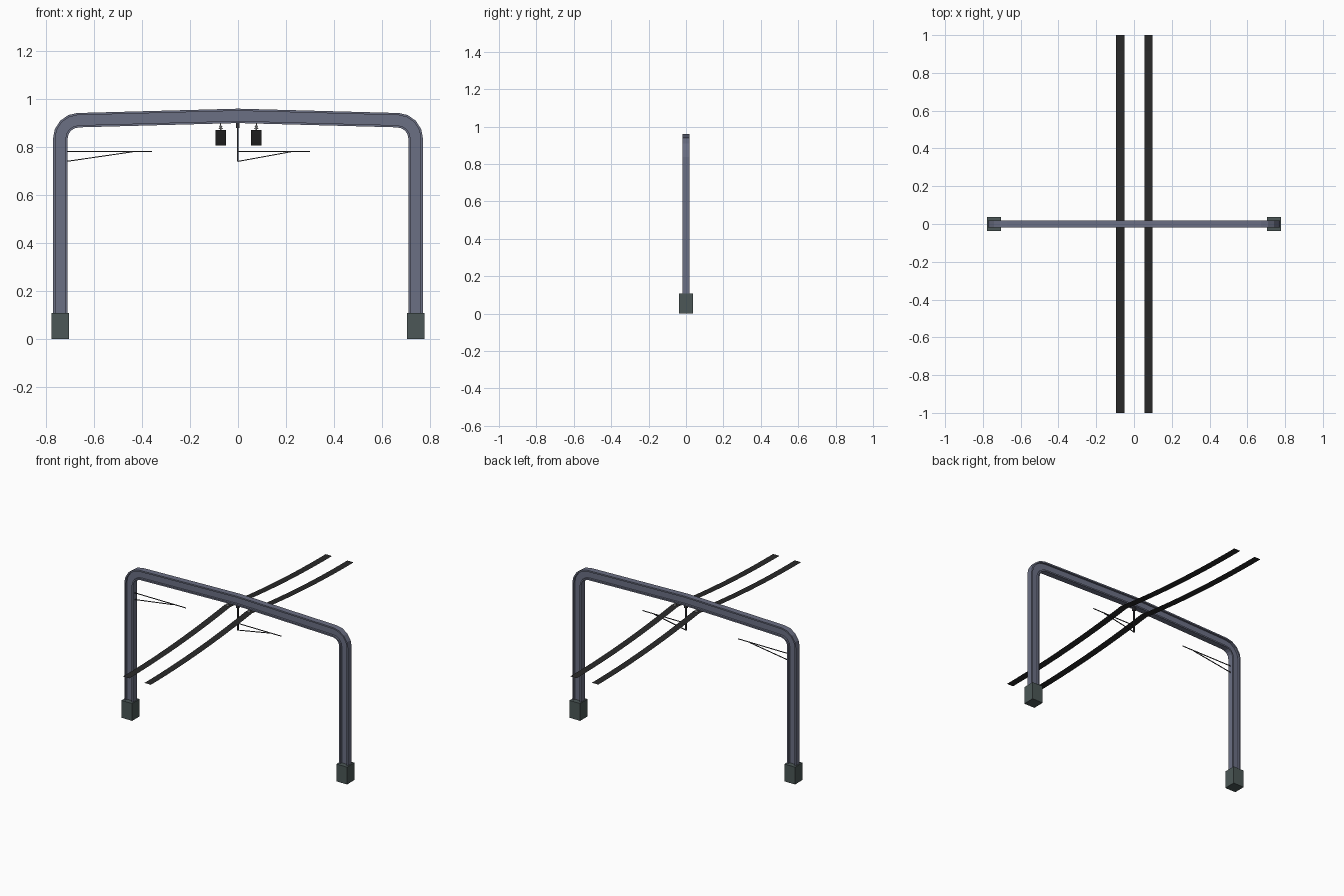
import bpy, bmesh, math
from mathutils import Vector, Matrix

if "Cube" in bpy.data.objects:
    bpy.data.objects.remove(bpy.data.objects["Cube"])


def material(name, rgb):
    m = bpy.data.materials.new(name)
    m.diffuse_color = (*rgb, 1)
    m.use_nodes = True
    m.node_tree.nodes["Principled BSDF"].inputs["Base Color"].default_value = m.diffuse_color
    return m


STEEL = material("blue grey steel", (0.147, 0.16, 0.23))
CONCRETE = material("green grey concrete", (0.072, 0.097, 0.095))
BLACK = material("black", (0.022, 0.022, 0.022))
DARK = material("dark metal", (0.035, 0.035, 0.04))
GREY = material("light grey insulator", (0.4, 0.4, 0.4))


def finish(name, bm, mat):
    bmesh.ops.recalc_face_normals(bm, faces=bm.faces)
    me = bpy.data.meshes.new(name)
    bm.to_mesh(me)
    bm.free()
    me.materials.append(mat)
    ob = bpy.data.objects.new(name, me)
    bpy.context.collection.objects.link(ob)
    return ob


def box(name, centre, size, mat):
    bm = bmesh.new()
    bmesh.ops.create_cube(bm, size=1, matrix=Matrix.Translation(centre) @ Matrix.Diagonal((*size, 1)))
    return finish(name, bm, mat)


def bar(name, a, b, width, mat):
    """Thin square bar between two points."""
    a, b = Vector(a), Vector(b)
    d = b - a
    rot = d.to_track_quat('Z', 'Y').to_matrix().to_4x4()
    bm = bmesh.new()
    bmesh.ops.create_cube(bm, size=1, matrix=Matrix.Translation((a + b) / 2) @ rot
                          @ Matrix.Diagonal((width, width, d.length, 1)))
    return finish(name, bm, mat)


# portal frame: I-section swept along the bent path
LEG = 0.742
R = 0.077
left = [(-LEG, 0.03)]
for i in range(5):
    t = math.radians(180 - i * 88 / 4)
    left.append((-LEG + R + R * math.cos(t), 0.836 + R * math.sin(t)))
path = left + [(0, 0.931)] + [(-x, z) for x, z in reversed(left)]
H, W, F, T = 0.03, 0.0185, 0.009, 0.006   # half depth, half width, flange, half web
section = [(H, -W), (H, W), (H - F, W), (H - F, T), (F - H, T), (F - H, W),
           (-H, W), (-H, -W), (F - H, -W), (F - H, -T), (H - F, -T), (H - F, -W)]
bm = bmesh.new()
pts = [Vector(p) for p in path]
rings = []
for i, p in enumerate(pts):
    d0 = (p - pts[i - 1]).normalized() if i else (pts[1] - p).normalized()
    d1 = (pts[i + 1] - p).normalized() if i < len(pts) - 1 else d0
    n = Vector((-(d0 + d1).y, (d0 + d1).x)).normalized()
    n /= n.dot(Vector((-d0.y, d0.x)))     # mitre
    rings.append([bm.verts.new((p.x + n.x * h, y, p.y + n.y * h)) for h, y in section])
for a, b in zip(rings, rings[1:]):
    for j in range(12):
        k = (j + 1) % 12
        bm.faces.new((a[j], a[k], b[k], b[j]))
bm.faces.new(rings[0])
bm.faces.new(rings[-1])
finish("portal_frame", bm, STEEL)

# concrete feet
for side, s in (("left", -1), ("right", 1)):
    box(side + "_foot", (s * LEG, 0, 0.054), (0.074, 0.074, 0.108), CONCRETE)

# two flat belts sagging away from the frame, with their hangers
for side, x in (("left", -0.0725), ("right", 0.0765)):
    bm = bmesh.new()
    prev = None
    for i in range(25):
        y = -1 + i / 12
        z = 0.808 + 0.065 * (1 - abs(y)) ** 2
        row = [bm.verts.new((x + dx, y, z)) for dx in (-0.022, 0.022)]
        if prev:
            bm.faces.new((prev[0], prev[1], row[1], row[0]))
        prev = row
    finish(side + "_belt", bm, BLACK)
    bm = bmesh.new()
    for z, r, h in ((0.888, 0.003, 0.03), (0.879, 0.010, 0.005), (0.888, 0.007, 0.005)):
        bmesh.ops.create_cone(bm, cap_ends=True, segments=8, radius1=r, radius2=r * 0.6,
                              depth=h, matrix=Matrix.Translation((x, 0, z)))
    finish(side + "_hanger", bm, GREY)

# centre drop post with its collar
box("drop_post", (-0.001, 0, 0.825), (0.008, 0.008, 0.17), DARK)
box("drop_post_collar", (-0.001, 0, 0.891), (0.016, 0.016, 0.022), DARK)

# bracket arms with diagonal stays
for name, x0, xs, x1 in (("left", -0.715, -0.44, -0.36), ("centre", 0.0, 0.22, 0.30)):
    bar(name + "_arm", (x0, 0, 0.783), (x1, 0, 0.783), 0.004, DARK)
    bar(name + "_stay", (x0, 0, 0.741), (xs, 0, 0.781), 0.004, DARK)
